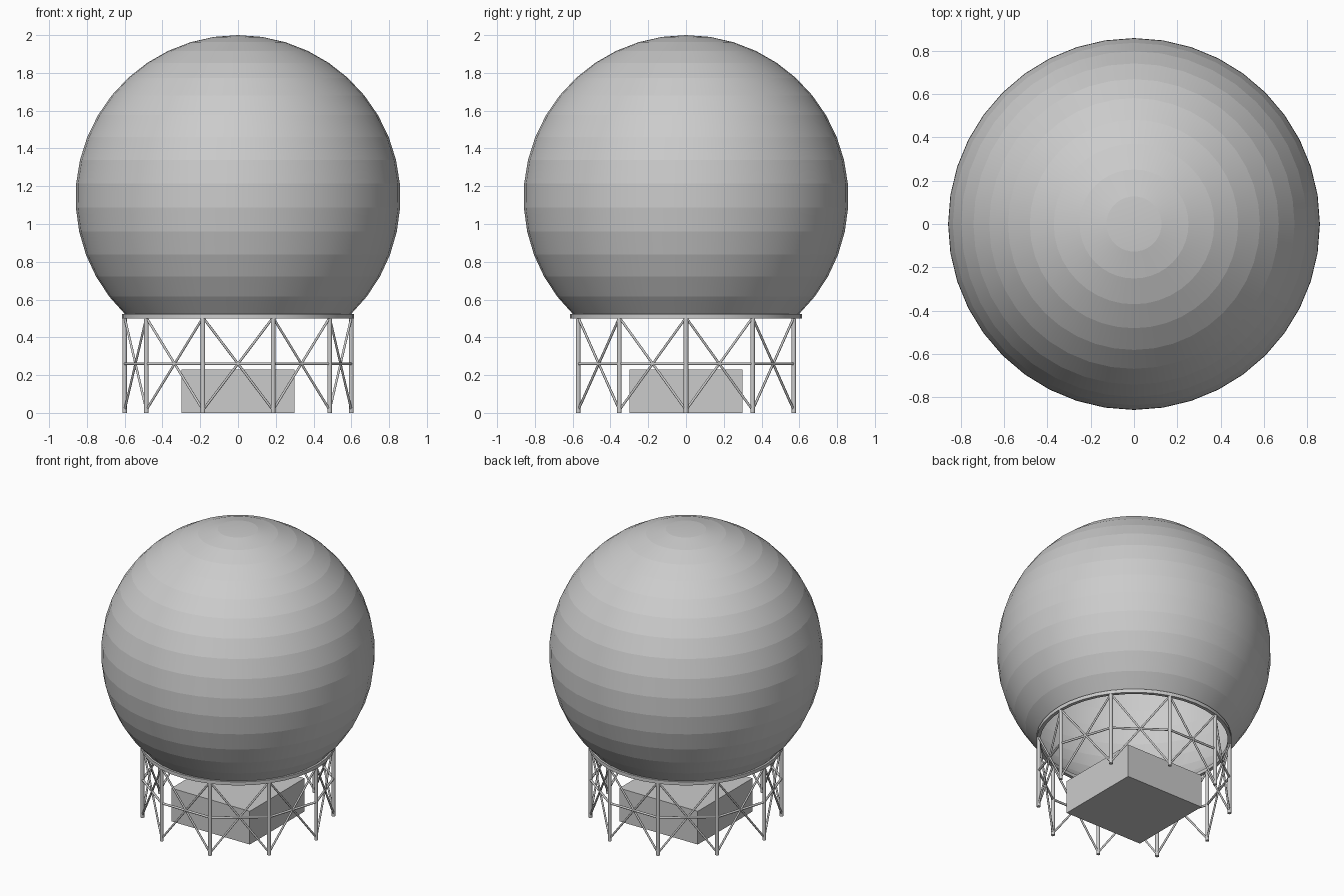
import bpy, bmesh, math
from mathutils import Vector, Matrix

if "Cube" in bpy.data.objects:
    bpy.data.objects.remove(bpy.data.objects["Cube"])

grey = bpy.data.materials.new("plain grey")
grey.diffuse_color = (0.6, 0.6, 0.6, 1)
grey.use_nodes = True
grey.node_tree.nodes["Principled BSDF"].inputs["Base Color"].default_value = grey.diffuse_color

SEG = 40            # sides around the dome
LEGS = 10
LEG_R = 0.6


def finish(name, bm):
    me = bpy.data.meshes.new(name)
    bm.to_mesh(me)
    bm.free()
    me.materials.append(grey)
    ob = bpy.data.objects.new(name, me)
    bpy.context.collection.objects.link(ob)
    return ob


def circle(bm, r, z):
    return [bm.verts.new((r * math.cos(2 * math.pi * j / SEG),
                          r * math.sin(2 * math.pi * j / SEG), z)) for j in range(SEG)]


def bridge(bm, a, b):
    for j in range(SEG):
        k = (j + 1) % SEG
        f = bm.faces.new((a[j], b[j], b[k], a[k]))
        f.smooth = True


def strut(bm, p, q, r, sides):
    p, q = Vector(p), Vector(q)
    d = q - p
    m = Matrix.Translation((p + q) / 2) @ d.to_track_quat('Z', 'Y').to_matrix().to_4x4()
    bmesh.ops.create_cone(bm, cap_ends=True, segments=sides, radius1=r, radius2=r,
                          depth=d.length, matrix=m)


def leg_point(i, z):
    a = 2 * math.pi * i / LEGS
    return (LEG_R * math.cos(a), LEG_R * math.sin(a), z)


def sharpen_level_edges(bm):
    # bands are smooth around the axis, creased from one band to the next
    for e in bm.edges:
        if abs(e.verts[0].co.z - e.verts[1].co.z) < 1e-5:
            e.smooth = False


# Dome: sphere cut off low down, open underneath
bm = bmesh.new()
R, CZ, BANDS = 0.86, 1.14, 16
step = math.radians(136.1) / BANDS
rings = [circle(bm, R * math.sin(step * i), CZ + R * math.cos(step * i))
         for i in range(1, BANDS + 1)]
pole = bm.verts.new((0, 0, CZ + R))
for j in range(SEG):
    bm.faces.new((pole, rings[0][j], rings[0][(j + 1) % SEG])).smooth = True
for a, b in zip(rings, rings[1:]):
    bridge(bm, a, b)
sharpen_level_edges(bm)
finish("dome", bm)

# Support ring under the dome
bm = bmesh.new()
prof = [circle(bm, r, z) for r, z in
        ((0.59, 0.524), (0.613, 0.524), (0.613, 0.5), (0.59, 0.5))]
for i in range(4):
    bridge(bm, prof[i], prof[(i + 1) % 4])
sharpen_level_edges(bm)
finish("support_ring", bm)

# Legs
bm = bmesh.new()
for i in range(LEGS):
    strut(bm, leg_point(i, 0), leg_point(i, 0.505), 0.0125, 10)
legs = finish("legs", bm)

# Level rails and crossed braces between neighbouring legs
bm = bmesh.new()
for i in range(LEGS):
    strut(bm, leg_point(i, 0.26), leg_point(i + 1, 0.26), 0.0075, 8)
rails = finish("rails", bm)
bm = bmesh.new()
for i in range(LEGS):
    strut(bm, leg_point(i, 0.015), leg_point(i + 1, 0.505), 0.0065, 8)
    strut(bm, leg_point(i, 0.505), leg_point(i + 1, 0.015), 0.0065, 8)
braces = finish("braces", bm)

# Equipment block on the ground
bm = bmesh.new()
bmesh.ops.create_cube(bm, size=1, matrix=Matrix.Translation((0, 0, 0.115))
                      @ Matrix.Diagonal((0.6, 0.6, 0.23, 1)))
finish("equipment_block", bm)

# Round shading on the tubes
for ob in (legs, rails, braces):
    bpy.ops.object.select_all(action='DESELECT')
    ob.select_set(True)
    bpy.context.view_layer.objects.active = ob
    bpy.ops.object.shade_smooth_by_angle(angle=math.radians(50))
